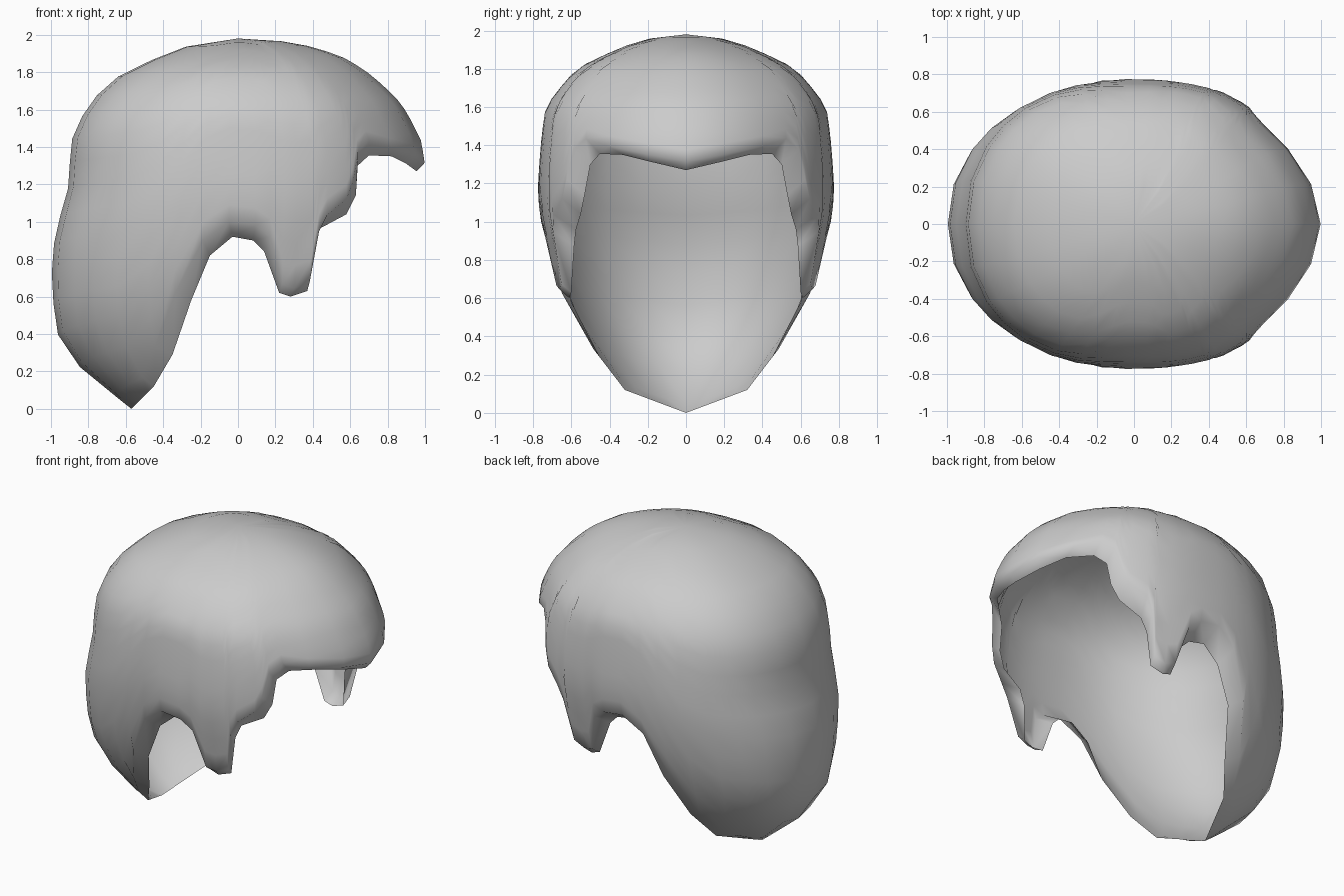
import bpy, bmesh, math

if "Cube" in bpy.data.objects:
    bpy.data.objects.remove(bpy.data.objects["Cube"])

TOP = 1.98
# height, front reach, back reach, half width of the hair shell
LEVELS = [
    (1.98, 0.00, 0.00, 0.00), (1.95, 0.33, 0.23, 0.22), (1.88, 0.56, 0.42, 0.41),
    (1.80, 0.69, 0.61, 0.57), (1.64, 0.865, 0.79, 0.705), (1.57, 0.91, 0.83, 0.74),
    (1.43, 0.98, 0.892, 0.757), (1.30, 1.00, 0.90, 0.768), (1.18, 1.00, 0.908, 0.775),
    (1.05, 1.00, 0.945, 0.768), (0.93, 1.00, 0.98, 0.745), (0.66, 0.95, 1.00, 0.69),
    (0.40, 0.90, 0.965, 0.58), (0.20, 0.90, 0.83, 0.44), (0.00, 0.90, 0.57, 0.28),
]
# hairline from brow to nape: angle, x, y, z
RIM = [
    (0, .955, 0, 1.27), (17, .90, .17, 1.31), (33, .82, .33, 1.35), (44, .70, .45, 1.355),
    (50, .64, .50, 1.30), (53, .63, .53, 1.14), (56, .58, .55, 1.04), (64, .43, .575, .96),
    (67, .39, .585, .87), (69, .37, .60, .63), (74, .28, .61, .60), (78, .22, .61, .62),
    (82, .14, .61, .84), (86, .08, .62, .90), (92, -.03, .63, .92), (99, -.15, .62, .82),
    (107, -.25, .60, .58), (116, -.35, .45, .29), (128, -.45, .32, .12),
    (139, -.48, .24, .09), (150, -.51, .16, .06), (165, -.54, .08, .03), (180, -.57, 0, 0),
]
ROWS = 15


def reach(z):
    """Front, back and side reach at a height, eased so the crown is round."""
    s = math.sqrt(max(TOP - z, 0))
    for a, b in zip(LEVELS, LEVELS[1:]):
        s0, s1 = math.sqrt(TOP - a[0]), math.sqrt(TOP - b[0])
        if s <= s1 + 1e-9:
            t = (s - s0) / (s1 - s0)
            return [p + (q - p) * t for p, q in zip(a[1:], b[1:])]
    return LEVELS[-1][1:]


def shell_point(angle, z):
    front, back, side = reach(z)
    c, s = math.cos(math.radians(angle)), math.sin(math.radians(angle))
    # pointed brow, fuller sides and back
    ramp = min(max((angle - 40) / 25, 0), 1)
    k = 2 / (1.93 + 0.32 * ramp)
    x = (front if c > 0 else -back) * abs(c) ** k
    y = 0 if angle in (0, 180) else side * abs(s) ** k
    return (x, y, z)


# One half of the hair: strands of faces from crown to hairline
bm = bmesh.new()
crown = bm.verts.new((0, 0, TOP))
columns = []
for angle, x, y, z in RIM:
    low = z + (0.08 if 40 < angle < 68 or 80 < angle < 100 else 0.045)
    col = [crown]
    for i in range(1, ROWS + 1):
        h = TOP - (TOP - low) * (i / ROWS) ** 1.4
        col.append(bm.verts.new(shell_point(angle, h)))
    col.append(bm.verts.new((x, y, z)))   # edge rolled inward
    columns.append(col)
for a, b in zip(columns, columns[1:]):
    bm.faces.new((crown, a[1], b[1]))
    for i in range(1, ROWS + 1):
        bm.faces.new((a[i], a[i + 1], b[i + 1], b[i]))

# Mirror to the other side
both = bmesh.ops.duplicate(bm, geom=bm.verts[:] + bm.edges[:] + bm.faces[:])
dup = both["geom"]
for v in [g for g in dup if isinstance(g, bmesh.types.BMVert)]:
    v.co.y = -v.co.y
bmesh.ops.reverse_faces(bm, faces=[g for g in dup if isinstance(g, bmesh.types.BMFace)])
bmesh.ops.remove_doubles(bm, verts=bm.verts[:], dist=0.0005)
for f in bm.faces:
    f.smooth = True

mesh = bpy.data.meshes.new("hair")
bm.to_mesh(mesh)
bm.free()
hair = bpy.data.objects.new("hair", mesh)
bpy.context.collection.objects.link(hair)

grey = bpy.data.materials.new("light grey")
grey.diffuse_color = (0.6, 0.6, 0.6, 1)
grey.use_nodes = True
grey.node_tree.nodes["Principled BSDF"].inputs["Base Color"].default_value = grey.diffuse_color
mesh.materials.append(grey)
